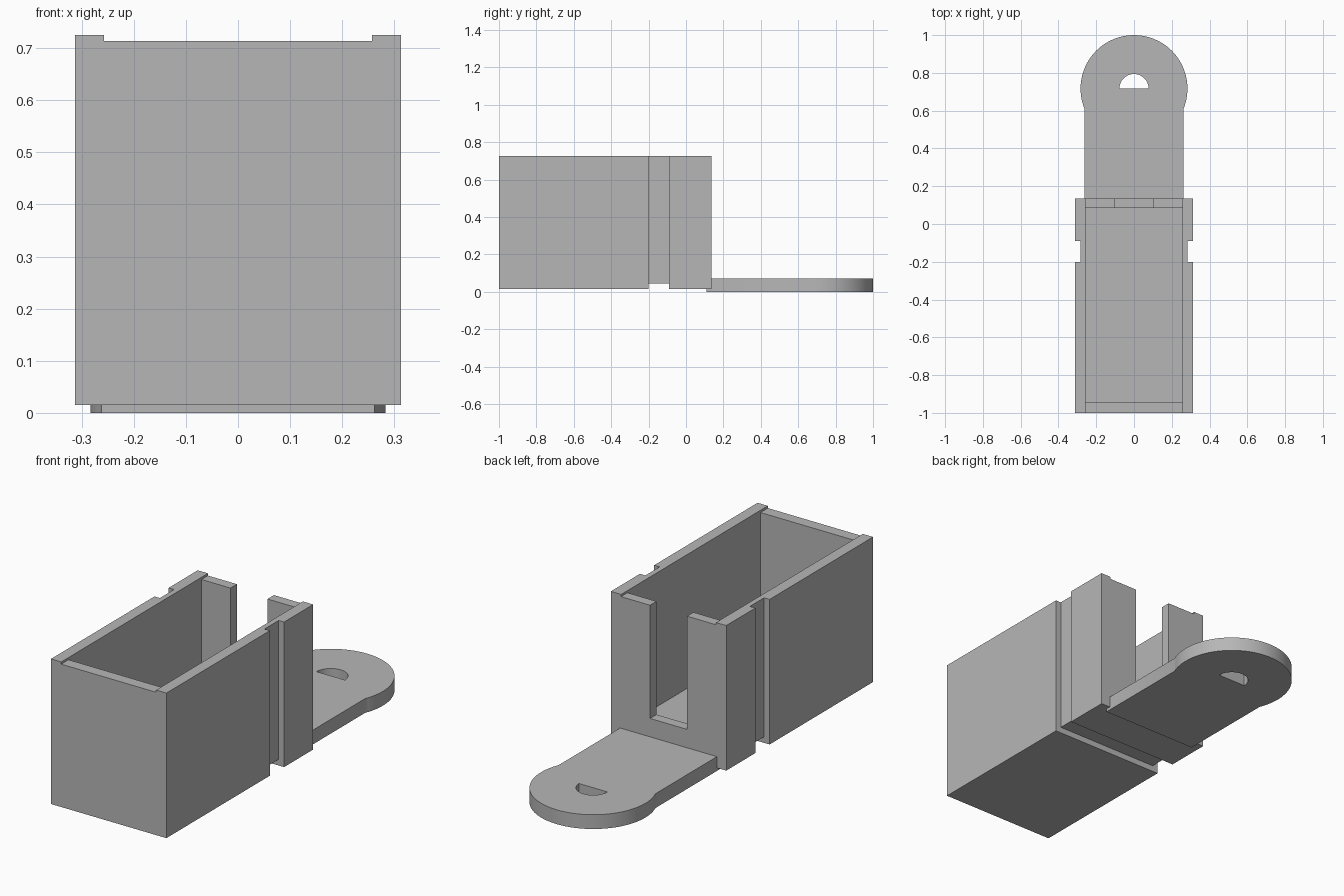
import bpy, bmesh, math

if "Cube" in bpy.data.objects:
    bpy.data.objects.remove(bpy.data.objects["Cube"], do_unlink=True)

# Single grey plastic
grey = bpy.data.materials.new("plain_grey")
grey.use_nodes = True
grey.diffuse_color = (0.47, 0.47, 0.47, 1)
grey.node_tree.nodes["Principled BSDF"].inputs["Base Color"].default_value = (0.47, 0.47, 0.47, 1)


def prism(name, outline, z0, z1):
    """Extrude a closed xy outline from z0 to z1."""
    bm = bmesh.new()
    face = bm.faces.new([bm.verts.new((x, y, z0)) for x, y in outline])
    out = bmesh.ops.extrude_face_region(bm, geom=[face])
    verts = [g for g in out["geom"] if isinstance(g, bmesh.types.BMVert)]
    bmesh.ops.translate(bm, verts=verts, vec=(0, 0, z1 - z0))
    bmesh.ops.recalc_face_normals(bm, faces=bm.faces[:])
    mesh = bpy.data.meshes.new(name)
    bm.to_mesh(mesh)
    bm.free()
    mesh.materials.append(grey)
    obj = bpy.data.objects.new(name, mesh)
    bpy.context.collection.objects.link(obj)
    return obj


def box(name, x0, x1, y0, y1, z0, z1):
    return prism(name, [(x0, y0), (x1, y0), (x1, y1), (x0, y1)], z0, z1)


def arc(cy, r, a0, a1, n):
    angles = [a0 + (a1 - a0) * i / n for i in range(n + 1)]
    return [(r * math.cos(a), cy + r * math.sin(a)) for a in angles]


def cut(target, cutter):
    """Subtract the cutter, then discard it."""
    mod = target.modifiers.new("cut", "BOOLEAN")
    mod.operation = "DIFFERENCE"
    mod.solver = "EXACT"
    mod.object = cutter
    bpy.context.view_layer.objects.active = target
    bpy.ops.object.modifier_apply(modifier=mod.name)
    bpy.data.objects.remove(cutter, do_unlink=True)


HALF, INNER = 0.3125, 0.257     # half widths outside and inside
FRONT, BACK = -1.0, 0.135
BASE, TOP = 0.015, 0.725
CENTRE, RADIUS, NECK = 0.717, 0.283, 0.262

# Open-topped box
body = box("box_body", -HALF, HALF, FRONT, BACK, BASE, TOP)
cut(body, box("cavity", -INNER, INNER, FRONT + 0.057, BACK - 0.05, 0.07, 1))
# End walls slightly lower than the side walls
cut(body, box("end_wall_step", -INNER, INNER, FRONT - 0.1, BACK + 0.1, 0.714, 1))
# Slot in the back wall
cut(body, box("back_slot", -0.1, 0.1, 0, BACK + 0.1, 0.16, 1))
# Groove around the sides and underneath
for side in (-1, 1):
    x0, x1 = sorted((side * 0.283, side * 0.5))
    cut(body, box("side_groove", x0, x1, -0.2, -0.09, -0.1, 1))
cut(body, box("bottom_groove", -0.5, 0.5, -0.2, -0.09, -0.1, 0.045))

# Tongue with a rounded end
start = -math.acos(NECK / RADIUS)
outline = [(-NECK, 0.11), (NECK, 0.11)] + arc(CENTRE, RADIUS, start, math.pi - start, 72)
tongue = prism("mounting_tongue", outline, 0, 0.07)
# Half-round hole
cut(tongue, prism("half_round_hole", arc(CENTRE, 0.077, 0, math.pi, 32), -0.1, 0.2))

# Smooth the rounded rim, keep edges sharp
bpy.ops.object.select_all(action="DESELECT")
tongue.select_set(True)
bpy.context.view_layer.objects.active = tongue
bpy.ops.object.shade_smooth_by_angle(angle=math.radians(25))
